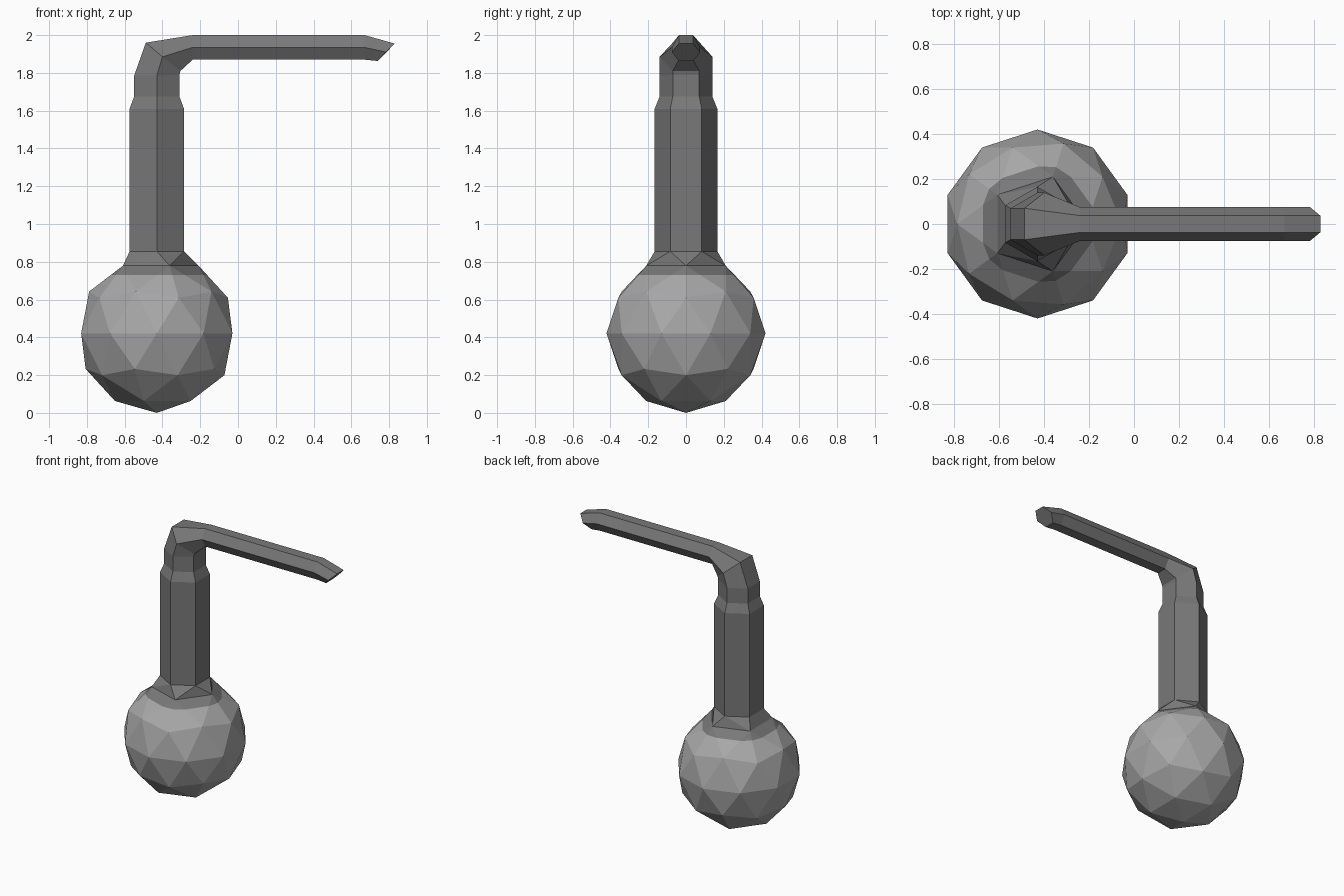
import bpy, bmesh
from mathutils import Vector

if "Cube" in bpy.data.objects:
    bpy.data.objects.remove(bpy.data.objects["Cube"])

CX, R = -0.43, 0.421


def material(name, v):
    m = bpy.data.materials.new(name)
    m.diffuse_color = (v, v, v, 1)
    m.use_nodes = True
    m.node_tree.nodes["Principled BSDF"].inputs["Base Color"].default_value = m.diffuse_color
    return m


light = material("light grey", 0.39)
dark = material("dark grey", 0.19)


def finish(bm, name, mats):
    bmesh.ops.recalc_face_normals(bm, faces=bm.faces[:])
    me = bpy.data.meshes.new(name)
    bm.to_mesh(me)
    bm.free()
    for m in mats:
        me.materials.append(m)
    ob = bpy.data.objects.new(name, me)
    bpy.context.collection.objects.link(ob)
    return ob


# Bulb: faceted ball, open at the top, with a dark collar band
bm = bmesh.new()
bmesh.ops.create_icosphere(bm, subdivisions=2, radius=R)
bmesh.ops.translate(bm, verts=bm.verts[:], vec=(CX, 0, R))
top = max(bm.verts, key=lambda v: v.co.z)
bmesh.ops.delete(bm, geom=[top], context='VERTS')
bmesh.ops.bisect_plane(bm, geom=bm.verts[:] + bm.edges[:] + bm.faces[:],
                       plane_co=(0, 0, 0.73), plane_no=(0, 0, 1))
for f in bm.faces:
    f.material_index = 1 if f.calc_center_median().z > 0.73 else 0
rim = [v.co.copy() for v in bm.verts if v.co.z > 0.76]
finish(bm, "bulb", [light, dark])

# Pipe: hexagonal sections given as (x, z) of outer, middle and inner side, half width
sections = [
    ((-0.574, 0.855), (CX, 0.855), (-0.286, 0.855), 0.166),
    ((-0.574, 1.61), (CX, 1.61), (-0.286, 1.61), 0.166),
    ((-0.55, 1.675), (CX, 1.675), (-0.31, 1.675), 0.14),
    ((-0.55, 1.785), (CX, 1.785), (-0.31, 1.79), 0.14),
    ((-0.488, 1.96), (-0.40, 1.885), (-0.305, 1.81), 0.14),
    ((-0.24, 2.0), (-0.24, 1.935), (-0.24, 1.87), 0.075),
    ((0.67, 2.0), (0.67, 1.935), (0.67, 1.87), 0.075),
    ((0.83, 1.955), (0.785, 1.91), (0.74, 1.863), 0.075),
]


def ring(outer, mid, inner, w):
    pts = [(outer, -.5), (mid, -1), (inner, -.5), (inner, .5), (mid, 1), (outer, .5)]
    return [Vector((p[0], s * w, p[1])) for p, s in pts]


bm = bmesh.new()
rings = [[bm.verts.new(c) for c in ring(*s)] for s in sections]
for a, b in zip(rings, rings[1:]):
    for i in range(6):
        j = (i + 1) % 6
        bm.faces.new((a[i], a[j], b[j], b[i]))
bm.faces.new(rings[-1])
finish(bm, "pipe", [dark])

# Collar: joins the five-sided rim of the bulb to the six-sided pipe
bm = bmesh.new()
for c in rim + ring(*sections[0]):
    bm.verts.new(c)
bmesh.ops.convex_hull(bm, input=bm.verts[:])
caps = [f for f in bm.faces if max(v.co.z for v in f.verts) - min(v.co.z for v in f.verts) < 0.01]
bmesh.ops.delete(bm, geom=caps, context='FACES')
finish(bm, "collar", [dark])
